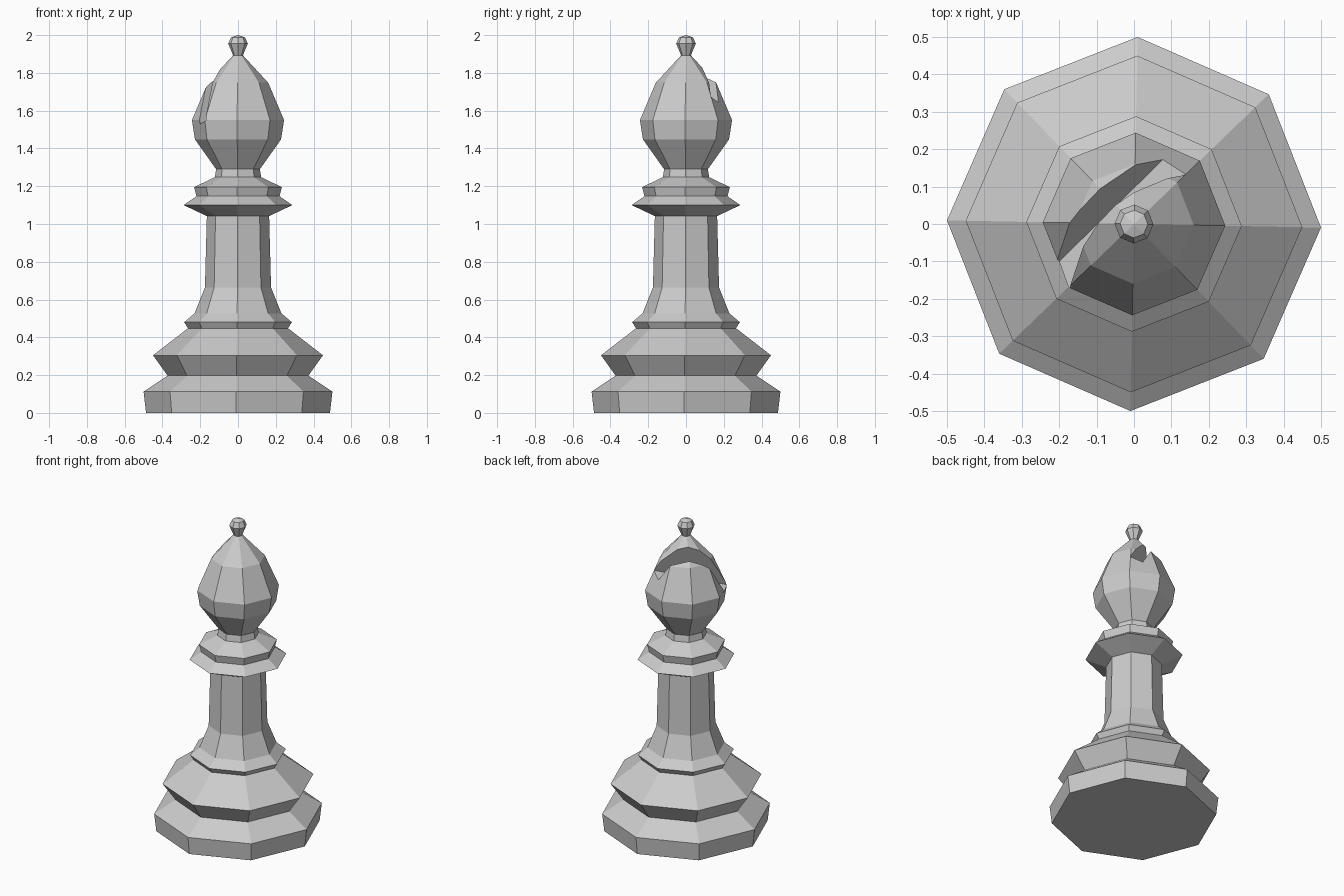
import bpy, bmesh, math
from mathutils import Vector, Matrix

if "Cube" in bpy.data.objects:
    bpy.data.objects.remove(bpy.data.objects["Cube"])

SIDES = 8
TURN = math.radians(-1.1)


def lathe(name, profile, top_z):
    """Flat-faced turned solid from (radius, z) pairs, closed by a tip."""
    bm = bmesh.new()
    rings = []
    for r, z in profile:
        angles = [TURN + math.tau * i / SIDES for i in range(SIDES)]
        rings.append([bm.verts.new((r * math.cos(a), r * math.sin(a), z)) for a in angles])
    for lo, hi in zip(rings, rings[1:]):
        for i in range(SIDES):
            j = (i + 1) % SIDES
            bm.faces.new((lo[i], lo[j], hi[j], hi[i]))
    bm.faces.new(rings[0][::-1])
    tip = bm.verts.new((0, 0, top_z))
    for i in range(SIDES):
        bm.faces.new((rings[-1][i], rings[-1][(i + 1) % SIDES], tip))
    return add_object(name, bm)


def add_object(name, bm):
    bmesh.ops.recalc_face_normals(bm, faces=bm.faces[:])
    mesh = bpy.data.meshes.new(name)
    bm.to_mesh(mesh)
    bm.free()
    obj = bpy.data.objects.new(name, mesh)
    bpy.context.collection.objects.link(obj)
    return obj


# Turned body: foot, stem, collar, head and finial in one profile
base = [(0.487, 0), (0.5, 0.113), (0.373, 0.197), (0.45, 0.305), (0.265, 0.448), (0.285, 0.48)]
stem = [(0.23, 0.527), (0.175, 0.665), (0.165, 1.042)]
collar = [(0.288, 1.10), (0.22, 1.147), (0.232, 1.195), (0.123, 1.248), (0.116, 1.29)]
head = [(0.228, 1.448), (0.244, 1.55), (0.16, 1.748)]
finial = [(0.026, 1.893), (0.052, 1.955), (0.037, 1.988)]
body = lathe("chess_piece_body", base + stem + collar + head + finial, 2.0)

# Slanted slot cutter, given by its floor line and its lean
start, end = Vector((-0.2, -0.1, 1.53)), Vector((0.08, 0.175, 1.645))
along = (end - start).normalized()
outward = Vector((-1, 1, 0)).normalized()
lean = outward * 0.063 + Vector((0, 0, 0.19))
across = lean.cross(along).normalized()
if across.dot(outward) > 0:
    across.negate()  # points toward the middle of the head
up = across.cross(along).normalized()
if up.z < 0:
    up.negate()
width, depth, length = 0.077, 0.5, 1.0
centre = (start + end) / 2 + across * width / 2 + up * depth / 2
frame = Matrix((along * length, across * width, up * depth)).transposed().to_4x4()
bm = bmesh.new()
bmesh.ops.create_cube(bm, size=1, matrix=Matrix.Translation(centre) @ frame)
cutter = add_object("slot_cutter", bm)
cutter.hide_render = True

# Cut the slot into the head
cut = body.modifiers.new("slot", "BOOLEAN")
cut.operation = "DIFFERENCE"
cut.solver = "EXACT"
cut.object = cutter
bpy.context.view_layer.objects.active = body
bpy.ops.object.modifier_apply(modifier=cut.name)
bpy.data.objects.remove(cutter)
